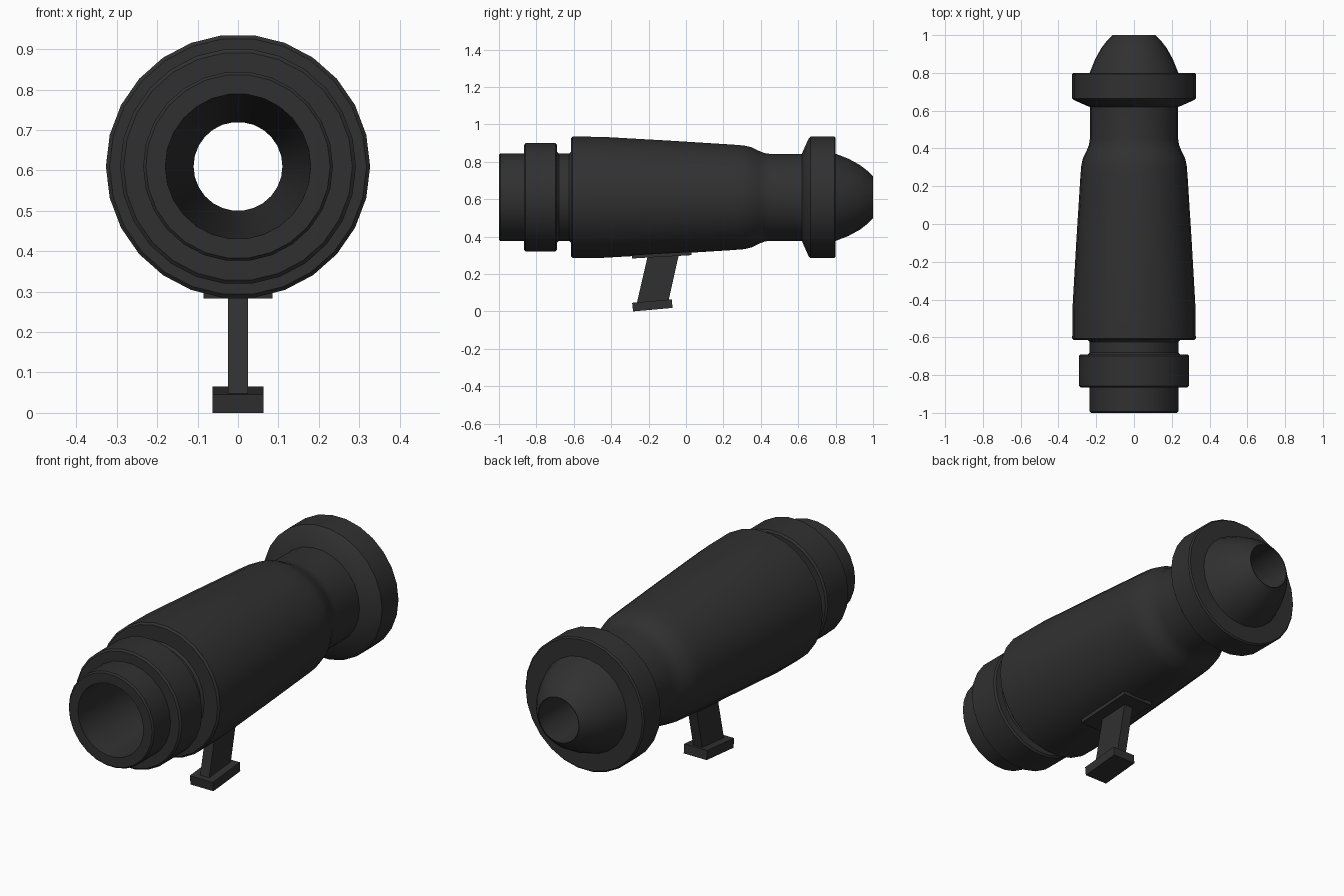
import bpy
import bmesh
import math

cube = bpy.data.objects.get("Cube")
if cube:
    bpy.data.objects.remove(cube, do_unlink=True)

SIDES = 26
AXIS_Z = 0.61

charcoal = bpy.data.materials.new("charcoal")
charcoal.use_nodes = True
colour = (0.03, 0.03, 0.03, 1)
charcoal.diffuse_color = colour
charcoal.node_tree.nodes["Principled BSDF"].inputs["Base Color"].default_value = colour


def finish(bm, name, smooth=False):
    bmesh.ops.recalc_face_normals(bm, faces=bm.faces[:])
    mesh = bpy.data.meshes.new(name)
    bm.to_mesh(mesh)
    bm.free()
    mesh.materials.append(charcoal)
    obj = bpy.data.objects.new(name, mesh)
    bpy.context.collection.objects.link(obj)
    if smooth:
        bpy.ops.object.select_all(action='DESELECT')
        obj.select_set(True)
        bpy.context.view_layer.objects.active = obj
        bpy.ops.object.shade_smooth_by_angle(angle=math.radians(32))
    return obj


def lathe(name, profile):
    """Spin a closed (y, radius) outline around the long axis."""
    bm = bmesh.new()
    rings = []
    for y, r in profile:
        angles = [math.tau * i / SIDES for i in range(SIDES)]
        rings.append([bm.verts.new((r * math.cos(a), y, AXIS_Z + r * math.sin(a))) for a in angles])
    for ring, following in zip(rings, rings[1:] + rings[:1]):
        for i in range(SIDES):
            j = (i + 1) % SIDES
            bm.faces.new((ring[i], ring[j], following[j], following[i]))
    return finish(bm, name, True)


def extrude_x(name, outline, half_width):
    """Extrude a (y, z) side outline across the width."""
    bm = bmesh.new()
    face = bm.faces.new([bm.verts.new((-half_width, y, z)) for y, z in outline])
    moved = bmesh.ops.extrude_face_region(bm, geom=[face])["geom"]
    verts = [v for v in moved if isinstance(v, bmesh.types.BMVert)]
    bmesh.ops.translate(bm, verts=verts, vec=(2 * half_width, 0, 0))
    return finish(bm, name)


# Hollow barrel: outer shell front to back, then the tapered bore
lathe("barrel", [
    (-1.0, 0.18), (-1.0, 0.228), (-0.993, 0.235),
    # front collar
    (-0.865, 0.235), (-0.865, 0.283), (-0.857, 0.292),
    (-0.698, 0.292), (-0.69, 0.283), (-0.69, 0.245), (-0.68, 0.235),
    # main body, narrowing to the neck
    (-0.625, 0.235), (-0.615, 0.245), (-0.615, 0.318), (-0.606, 0.327),
    (-0.45, 0.326), (-0.1, 0.306), (0.25, 0.284), (0.31, 0.279),
    (0.35, 0.27), (0.39, 0.25), (0.42, 0.238), (0.45, 0.234),
    # rear flange
    (0.62, 0.234), (0.625, 0.248), (0.655, 0.316), (0.665, 0.327),
    (0.793, 0.327), (0.8, 0.32), (0.8, 0.235),
    # rounded nozzle
    (0.87, 0.207), (0.93, 0.174), (0.97, 0.143), (1.0, 0.113), (1.0, 0.11),
])

# Handle hanging below the body
extrude_x("mounting_plate", [(-0.29, 0.283), (0.03, 0.301), (0.03, 0.32), (-0.29, 0.302)], 0.085)
extrude_x("grip_post", [(-0.265, 0.035), (-0.095, 0.05), (-0.038, 0.305), (-0.205, 0.295)], 0.025)
extrude_x("grip_foot", [(-0.283, 0.0), (-0.072, 0.019), (-0.076, 0.065), (-0.288, 0.046)], 0.063)
